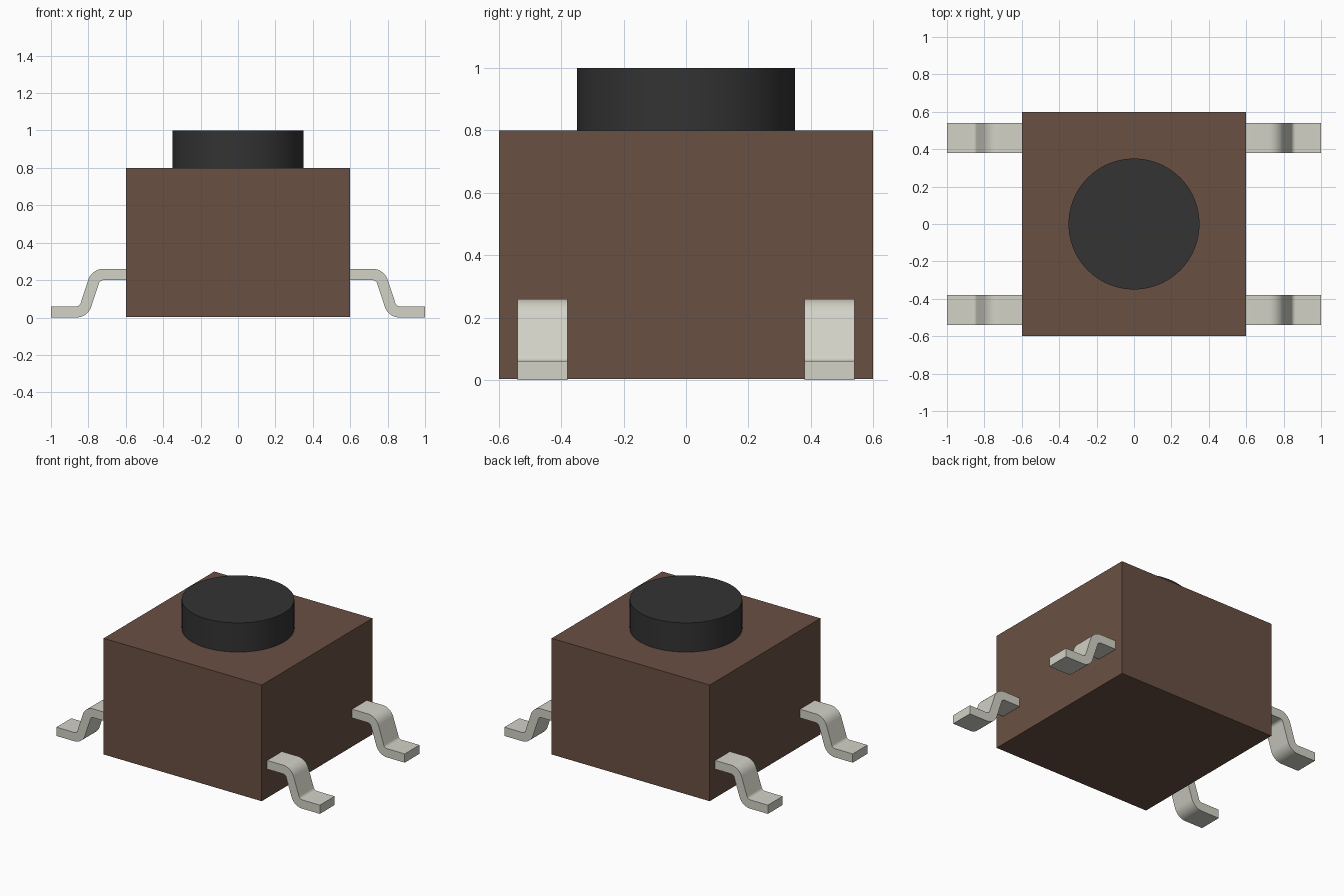
import bpy, bmesh, math

cube = bpy.data.objects.get("Cube")
if cube:
    bpy.data.objects.remove(cube, do_unlink=True)


def material(name, srgb):
    lin = [((c / 255 + 0.055) / 1.055) ** 2.4 for c in srgb] + [1.0]
    m = bpy.data.materials.new(name)
    m.use_nodes = True
    m.diffuse_color = lin
    bsdf = next(n for n in m.node_tree.nodes if n.type == 'BSDF_PRINCIPLED')
    bsdf.inputs["Base Color"].default_value = lin
    return m


brown = material("brown plastic", (105, 80, 66))
black = material("black plastic", (51, 51, 51))
metal = material("pale grey metal", (210, 210, 199))


def finish(name, bm, mat, smooth=False):
    bmesh.ops.recalc_face_normals(bm, faces=bm.faces[:])
    mesh = bpy.data.meshes.new(name)
    bm.to_mesh(mesh)
    bm.free()
    mesh.materials.append(mat)
    obj = bpy.data.objects.new(name, mesh)
    bpy.context.collection.objects.link(obj)
    if smooth:
        bpy.ops.object.select_all(action='DESELECT')
        obj.select_set(True)
        bpy.context.view_layer.objects.active = obj
        bpy.ops.object.shade_smooth_by_angle(angle=math.radians(30))
    return obj


# Square housing
BOTTOM, TOP = 0.003, 0.8
bm = bmesh.new()
bmesh.ops.create_cube(bm, size=1)
bmesh.ops.scale(bm, vec=(1.2, 1.2, TOP - BOTTOM), verts=bm.verts)
bmesh.ops.translate(bm, vec=(0, 0, (TOP + BOTTOM) / 2), verts=bm.verts)
finish("housing", bm, brown)

# Round push button
bm = bmesh.new()
bmesh.ops.create_cone(bm, cap_ends=True, segments=96, radius1=0.35, radius2=0.35, depth=0.2)
bmesh.ops.translate(bm, vec=(0, 0, 0.9), verts=bm.verts)
finish("button", bm, black, smooth=True)


# Gull-wing lead outline: two opposite bends joined by a steep straight run
def arc(cx, cz, r, a0, a1, steps=8):
    angles = [math.radians(a0 + (a1 - a0) * i / steps) for i in range(steps + 1)]
    return [(cx + r * math.cos(a), cz + r * math.sin(a)) for a in angles]


UPPER, LOWER = (0.72, 0.175), (0.865, 0.085)   # bend centres
R_OUT, R_IN, TILT = 0.085, 0.025, 18.1
outline = ([(0.59, 0.26)] + arc(*UPPER, R_OUT, 90, TILT)
           + arc(*LOWER, R_IN, 180 + TILT, 270) + [(1.0, 0.06), (1.0, 0.0)]
           + arc(*LOWER, R_OUT, 270, 180 + TILT)
           + arc(*UPPER, R_IN, TILT, 90) + [(0.59, 0.20)])


def lead(name, sx, sy):
    bm = bmesh.new()
    side = bm.faces.new([bm.verts.new((sx * x, sy * 0.38, z)) for x, z in outline])
    new = bmesh.ops.extrude_face_region(bm, geom=[side])["geom"]
    verts = [g for g in new if isinstance(g, bmesh.types.BMVert)]
    bmesh.ops.translate(bm, vec=(0, sy * 0.16, 0), verts=verts)
    finish(name, bm, metal, smooth=True)


for sx, side_name in ((1, "left"), (-1, "right")):
    for sy, end_name in ((-1, "front"), (1, "back")):
        lead(f"{end_name}_{side_name}_lead", sx, sy)
